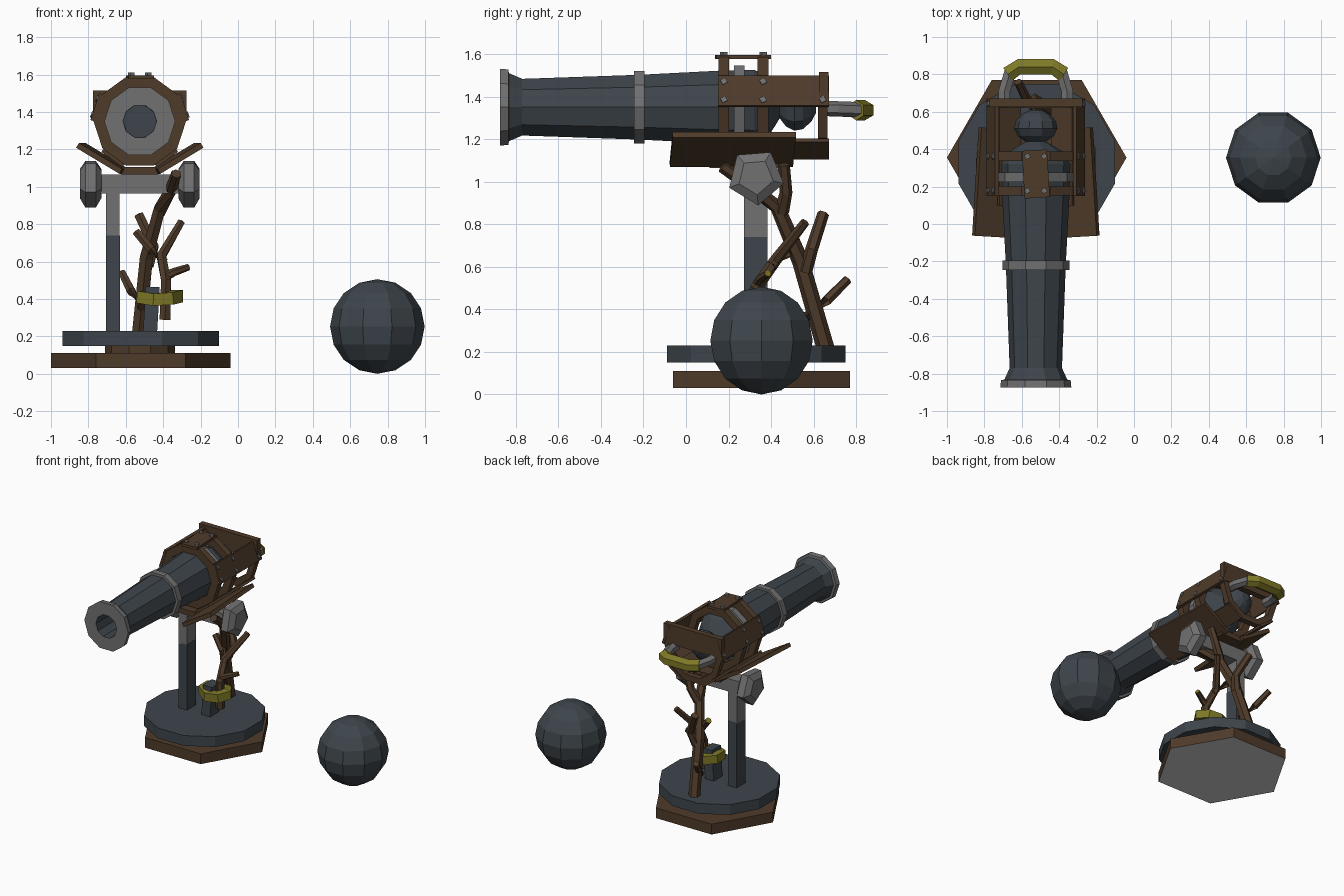
import bpy, bmesh, math
from mathutils import Vector, Matrix, Euler

if "Cube" in bpy.data.objects:
    bpy.data.objects.remove(bpy.data.objects["Cube"])

def material(name, rgb):
    m = bpy.data.materials.new(name)
    m.diffuse_color = (*rgb, 1)
    m.use_nodes = True
    m.node_tree.nodes["Principled BSDF"].inputs["Base Color"].default_value = m.diffuse_color
    return m

IRON = material("dark_iron", (0.048, 0.060, 0.071))
STEEL = material("grey_steel", (0.165, 0.165, 0.170))
WOOD = material("brown_wood", (0.078, 0.044, 0.023))
YELLOW = material("dull_yellow", (0.210, 0.190, 0.020))
PALE = material("pale_grey_underside", (0.62, 0.62, 0.62))
CX, CY, CZ = -0.525, 0.355, 1.35      # stand centre and barrel axis height

def finish(name, bm, *mats):
    me = bpy.data.meshes.new(name)
    bmesh.ops.recalc_face_normals(bm, faces=bm.faces)
    bm.to_mesh(me)
    bm.free()
    for m in mats:
        me.materials.append(m)
    ob = bpy.data.objects.new(name, me)
    bpy.context.collection.objects.link(ob)
    return ob

def box(name, c, size, mat, rot=(0, 0, 0)):
    bm = bmesh.new()
    M = Matrix.Translation(c) @ Euler(rot).to_matrix().to_4x4() @ Matrix.Diagonal((*size, 1))
    bmesh.ops.create_cube(bm, size=1, matrix=M)
    return finish(name, bm, mat)

def lathe(name, origin, axis, prof, n, mats, pick=lambda i: 0, spin=0.0):
    """Revolve (position, radius) points about the x, y or z axis."""
    bm = bmesh.new()
    rings = []
    for p, r in prof:
        ring = []
        for k in range(n):
            a = spin + 2 * math.pi * k / n
            u, v = r * math.cos(a), r * math.sin(a)
            co = {'x': (p, u, v), 'y': (u, p, v), 'z': (u, v, p)}[axis]
            ring.append(bm.verts.new(Vector(origin) + Vector(co)))
        rings.append(ring)
    for i in range(len(rings) - 1):
        for k in range(n):
            j = (k + 1) % n
            f = bm.faces.new((rings[i][k], rings[i][j], rings[i + 1][j], rings[i + 1][k]))
            f.material_index = pick(i)
    bm.faces.new(rings[0]).material_index = pick(0)
    bm.faces.new(rings[-1]).material_index = pick(len(rings) - 2)
    return finish(name, bm, *mats)

def tube(name, pts, radii, mats, n=6, cap=0, closed=False):
    """Faceted tube along a path."""
    bm = bmesh.new()
    P = [Vector(p) for p in pts]
    rings, m = [], len(P)
    for i, p in enumerate(P):
        a = P[(i - 1) % m] if closed else P[max(i - 1, 0)]
        b = P[(i + 1) % m] if closed else P[min(i + 1, m - 1)]
        d = (b - a).normalized()
        up = Vector((0, 0, 1)) if abs(d.z) < 0.6 else Vector((0, 1, 0))
        s = d.cross(up).normalized()
        t = s.cross(d)
        rings.append([bm.verts.new(p + radii[i] * (s * math.cos(math.tau * (k + .5) / n)
                      + t * math.sin(math.tau * (k + .5) / n))) for k in range(n)])
    for i in range(m if closed else m - 1):
        for k in range(n):
            j, q = (k + 1) % n, (i + 1) % m
            bm.faces.new((rings[i][k], rings[i][j], rings[q][j], rings[q][k]))
    if not closed:
        bm.faces.new(rings[0])
        bm.faces.new(rings[-1]).material_index = cap
    return finish(name, bm, *mats)

# Stand: hexagonal foot, spacer, twelve-sided turntable
foot = lathe("foot_plate", (-0.52, CY, 0), 'z', [(0.03, 0.48), (0.11, 0.48)], 6, [WOOD, PALE])
for f in foot.data.polygons:
    if f.normal.z < -0.9:
        f.material_index = 1
lathe("foot_spacer", (CX, CY, 0), 'z', [(0.10, 0.187), (0.16, 0.187)], 10, [WOOD])
lathe("turntable", (-0.52, 0.33, 0), 'z', [(0.15, 0.434), (0.23, 0.434)], 12, [IRON], spin=math.pi / 12)

# Posts: whole one on the left, broken stump on the right
box("post_lower", (-0.668, 0.328, 0.48), (0.074, 0.11, 0.52), IRON)
box("post_upper", (-0.67, 0.328, 0.89), (0.074, 0.11, 0.32), STEEL)
box("post_stump", (-0.463, 0.328, 0.34), (0.075, 0.11, 0.25), IRON, (0, 0.06, 0))
box("axle", (CX, 0.328, 1.015), (0.46, 0.11, 0.1), STEEL)
for s in (-1, 1):
    lathe("axle_knob", (CX + s * 0.263, 0.328, 1.023), 'x',
          [(-0.057, 0.085), (-0.028, 0.135), (0.028, 0.135), (0.057, 0.085)], 5, [STEEL],
          spin=-math.pi / 2 + 0.08)

# Barrel with flared muzzle, bore, middle ring and rounded breech
prof = [(-0.55, 0.088), (-0.875, 0.09), (-0.875, 0.190), (-0.835, 0.186), (-0.832, 0.168),
        (-0.77, 0.14), (-0.22, 0.16), (0.15, 0.18), (0.32, 0.185), (0.38, 0.155), (0.42, 0.09),
        (0.44, 0.055), (0.47, 0.095), (0.51, 0.116), (0.55, 0.108), (0.59, 0.07), (0.61, 0.03)]
lathe("barrel", (CX, 0, CZ), 'y', prof, 10, [IRON, STEEL], lambda i: 1 if i in (1, 2, 3) else 0)
for y, r in ((-0.22, 0.179), (0.25, 0.205)):
    lathe("barrel_ring", (CX, y, CZ), 'y', [(-0.025, r - .05), (-0.025, r), (0.025, r), (0.025, r - .05)],
          10, [STEEL])

def hoop(name, y, w, ro, ri, first, count):
    """Part of a ten-sided wooden hoop."""
    bm = bmesh.new()
    rows = []
    for k in range(count + 1):
        a = math.radians(36 * (first + k))
        rows.append([bm.verts.new((CX + r * math.cos(a), y + d, CZ + r * math.sin(a)))
                     for r, d in ((ro, -w / 2), (ro, w / 2), (ri, w / 2), (ri, -w / 2))])
    for p, q in zip(rows, rows[1:]):
        for k in range(4):
            bm.faces.new((p[k], p[(k + 1) % 4], q[(k + 1) % 4], q[k]))
    if count < 10:
        bm.faces.new(rows[0])
        bm.faces.new(rows[-1])
    bmesh.ops.remove_doubles(bm, verts=bm.verts, dist=0.0005)
    return finish(name, bm, WOOD)

hoop("front_hoop", 0.178, 0.05, 0.247, 0.185, 0, 10)
hoop("middle_hoop", 0.362, 0.05, 0.247, 0.19, 0, 10)
hoop("rear_hoop", 0.642, 0.045, 0.247, 0.2, -6, 7)

def facet_point(deg, r, y, side=0.0):
    a = math.radians(deg)
    return (CX + r * math.cos(a) - side * math.sin(a), y, CZ + r * math.sin(a) + side * math.cos(a))

def plank(name, deg, y0, y1, w, r=0.243, t=0.02, yaw=0.0):
    box(name, facet_point(deg, r, (y0 + y1) / 2), (t, y1 - y0, w), WOOD,
        (yaw, -math.radians(deg), 0))

# Planks on the hoops, with studs
plank("top_plank", 90, 0.14, 0.395, 0.135, r=0.236, yaw=0.06)
for deg in (18, 162):
    plank("side_plank", deg, 0.15, 0.672, 0.15)
for deg in (-54, 234):
    plank("lower_plank", deg, 0.10, 0.672, 0.14)
for deg, ys in ((90, (0.178, 0.362)), (18, (0.178, 0.362, 0.642)), (162, (0.178, 0.362, 0.642))):
    for y in ys:
        for s in (-0.045, 0.045):
            box("stud", facet_point(deg, 0.25, y, s), (0.02, 0.026, 0.026), STEEL,
                (0.5, -math.radians(deg), 0))
box("rear_crossboard", (CX, 0.648, 1.44), (0.50, 0.045, 0.15), WOOD)

# Saddle boards in a shallow V above the axle
for s in (-1, 1):
    box("saddle_board", (CX + s * 0.2, 0.22, 1.152), (0.27, 0.58, 0.03), WOOD,
        (0, -s * math.radians(31), s * 0.06))
box("saddle_middle", (CX, 0.29, 1.085), (0.2, 0.36, 0.04), WOOD)

# Breech handle with wrapped yellow grip
for s in (-1, 1):
    tube("handle_arm", [(CX + s * 0.168, 0.63, 1.345), (CX + s * 0.168, 0.71, 1.342),
                        (CX + s * 0.135, 0.82, 1.338)], [0.036] * 3, [STEEL])
tube("handle_grip", [(CX + x, y, 1.336) for x, y in
     ((-0.15, 0.80), (-0.09, 0.84), (0.09, 0.84), (0.15, 0.80))], [0.048] * 4, [YELLOW])

# Forked branches propping up the broken side
B = [WOOD, YELLOW]
tube("branch_trunk", [(-0.53, 0.655, 0.22), (-0.49, 0.54, 0.62), (-0.42, 0.43, 0.88),
                      (-0.36, 0.30, 0.98), (-0.33, 0.17, 1.07)], [.042, .04, .035, .032, .028], B)
tube("branch_fork", [(-0.42, 0.45, 0.86), (-0.37, 0.47, 0.95), (-0.33, 0.46, 1.08)], [.035, .03, .028], B)
tube("branch_tip", [(-0.48, 0.56, 0.58), (-0.45, 0.59, 0.68), (-0.53, 0.645, 0.85)], [.034, .03, .028], B)
tube("branch_twig_left", [(-0.51, 0.56, 0.36), (-0.57, 0.66, 0.44), (-0.62, 0.76, 0.54)],
     [.03, .026, .022], B)
tube("branch_brace", [(-0.39, 0.34, 0.29), (-0.385, 0.33, 0.50), (-0.41, 0.42, 0.63), (-0.305, 0.56, 0.81)],
     [.034, .03, .028, .022], B)
tube("branch_brace_fork", [(-0.40, 0.40, 0.60), (-0.46, 0.47, 0.66), (-0.545, 0.50, 0.76)],
     [.028, .026, .024], B, cap=1)
tube("branch_twig_right", [(-0.39, 0.34, 0.52), (-0.34, 0.35, 0.545), (-0.265, 0.385, 0.57)],
     [.026, .022, .018], B, cap=1)

# Yellow binding round the stump and brace
bind = [(-0.425 + 0.098 * math.cos(a), 0.335 + 0.075 * math.sin(a), 0.405 + 0.01 * math.cos(2 * a))
        for a in (math.tau * k / 7 for k in range(7))]
tube("binding", bind, [0.046] * 7, [YELLOW], n=4, closed=True)

# Cannon ball on the ground
bm = bmesh.new()
bmesh.ops.create_uvsphere(bm, u_segments=10, v_segments=8, radius=0.253,
                          matrix=Matrix.Translation((0.745, CY, 0.253)) @ Matrix.Rotation(math.pi / 2, 4, 'Z'))
finish("cannon_ball", bm, IRON)
